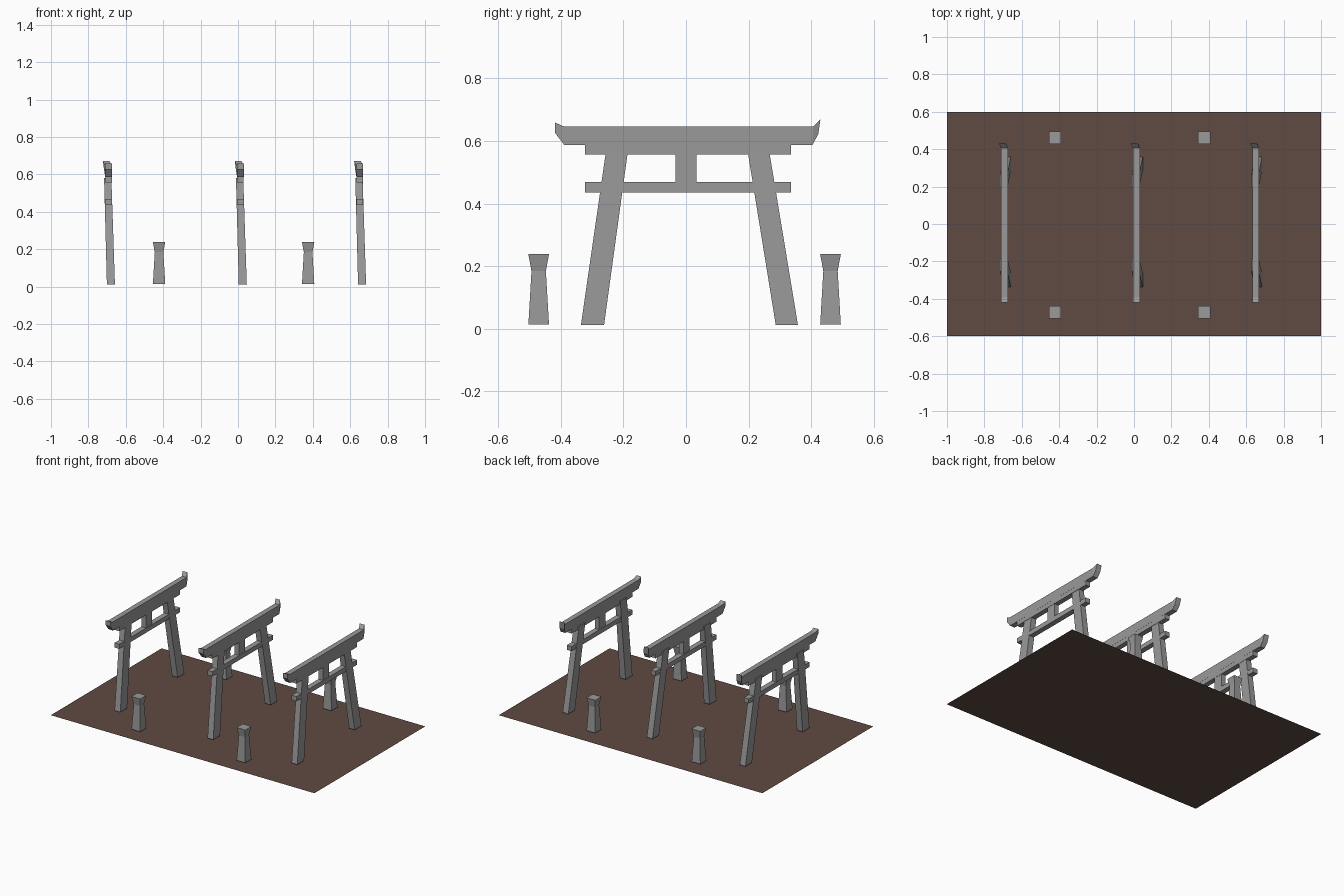
import bpy, bmesh

if "Cube" in bpy.data.objects:
    bpy.data.objects.remove(bpy.data.objects["Cube"])


def material(name, rgb):
    m = bpy.data.materials.new(name)
    m.diffuse_color = (*rgb, 1)
    m.use_nodes = True
    m.node_tree.nodes["Principled BSDF"].inputs["Base Color"].default_value = m.diffuse_color
    return m


STONE = material("grey_stone", (0.32, 0.32, 0.32))
EARTH = material("brown_earth", (0.113, 0.07, 0.054))


def loft(name, sections, mat):
    """Closed solid through a list of four-cornered sections."""
    bm = bmesh.new()
    rings = [[bm.verts.new(p) for p in s] for s in sections]
    for a, b in zip(rings, rings[1:]):
        for i in range(4):
            j = (i + 1) % 4
            bm.faces.new((a[i], a[j], b[j], b[i]))
    bm.faces.new(rings[0])
    bm.faces.new(rings[-1])
    bmesh.ops.recalc_face_normals(bm, faces=bm.faces)
    me = bpy.data.meshes.new(name)
    bm.to_mesh(me)
    bm.free()
    me.materials.append(mat)
    ob = bpy.data.objects.new(name, me)
    bpy.context.collection.objects.link(ob)
    return ob


def flat(x0, x1, y0, y1, z):
    """Horizontal section."""
    return [(x0, y0, z), (x1, y0, z), (x1, y1, z), (x0, y1, z)]


def upright(x, half, low, high, shift=0):
    """Section across a beam; low and high are (y, z), shift leans the top."""
    return [(x - half, *low), (x + half, *low),
            (x + half + shift, *high), (x - half + shift, *high)]


def block(name, x, half, y0, y1, z0, z1):
    loft(name, [flat(x - half, x + half, y0, y1, z) for z in (z0, z1)], STONE)


# Flat ground sheet
bpy.ops.mesh.primitive_plane_add(size=2)
ground = bpy.context.object
ground.name = "ground_sheet"
ground.scale = (1, 0.6, 1)
ground.data.materials.append(EARTH)

# Three gates in a row
for n, x in enumerate((-0.692, 0.013, 0.651), 1):
    # Leaning pillars: y range at the foot and at the head
    for side, foot, head in (("near", (-0.336, -0.262), (-0.254, -0.184)),
                             ("far", (0.287, 0.358), (0.195, 0.264))):
        loft(f"gate_{n}_{side}_pillar",
             [flat(x - 0.009, x + 0.034, *foot, 0.011),
              flat(x - 0.024, x + 0.015, *head, 0.58)], STONE)
    # Tie beam, short strut and lower lintel
    block(f"gate_{n}_tie_beam", x, 0.018, -0.323, 0.335, 0.436, 0.468)
    block(f"gate_{n}_strut", x, 0.016, -0.033, 0.034, 0.466, 0.56)
    block(f"gate_{n}_lower_lintel", x, 0.0175, -0.323, 0.335, 0.557, 0.589)
    # Top lintel with upturned tips
    loft(f"gate_{n}_top_lintel",
         [upright(x, 0.018, (-0.419, 0.626), (-0.419, 0.659)),
          upright(x, 0.018, (-0.389, 0.587), (-0.392, 0.647)),
          upright(x, 0.018, (0.404, 0.587), (0.407, 0.647)),
          upright(x - 0.006, 0.018, (0.423, 0.622), (0.43, 0.67), -0.006)], STONE)

# Four stone lanterns with a narrow neck and flared head
for n, (x, y) in enumerate([(x, y) for x in (-0.422, 0.375) for y in (-0.471, 0.462)], 1):
    loft(f"lantern_{n}",
         [flat(x - r, x + r, y - r, y + r, z)
          for r, z in ((0.033, 0.013), (0.023, 0.184), (0.033, 0.238))], STONE)
